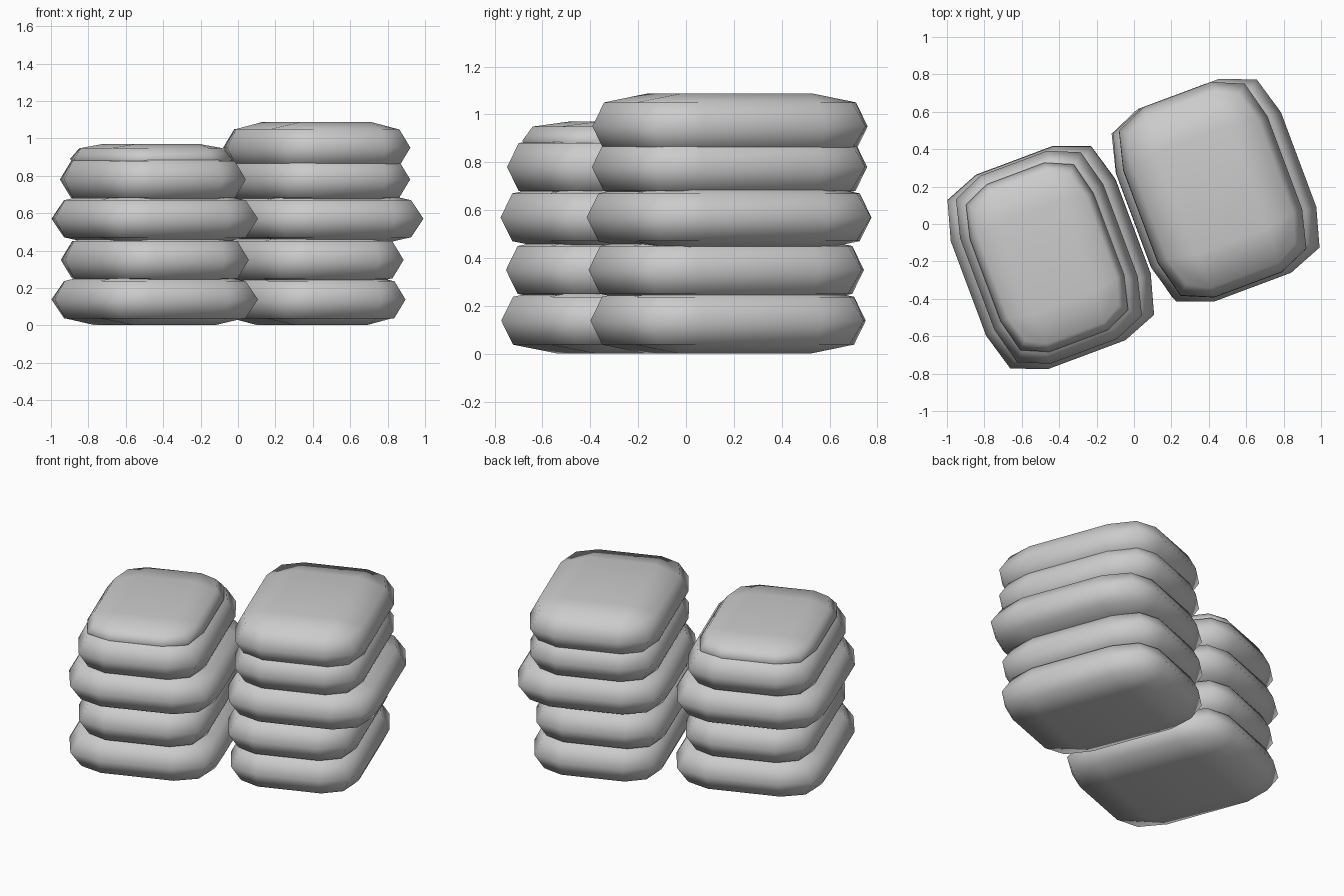
import bpy, bmesh, math

if "Cube" in bpy.data.objects:
    bpy.data.objects.remove(bpy.data.objects["Cube"])

TILT = math.radians(20.5)
# one rounded corner of the sack outline, at its waist
CORNER = [(0.47, 0.27), (0.41, 0.48), (0.22, 0.553)]
SHOULDER = [(0.412, 0.27), (0.355, 0.435), (0.22, 0.50)]
FLAT = [(0.23, 0.30)]


def ring(bm, corner, z):
    """Mirror one corner into a counter-clockwise closed outline."""
    verts = []
    for sx, sy in ((1, 1), (-1, 1), (-1, -1), (1, -1)):
        pts = corner if sx * sy > 0 else corner[::-1]
        verts += [bm.verts.new((sx * x, sy * y, z)) for x, y in pts]
    return verts


def cap(bm, edge, top):
    """Close a 12-point outline with a grid of quads."""
    bm.faces.new(top)
    for i in range(4):
        a, b, c, d = (edge[(3 * i + k) % 12] for k in range(4))
        bm.faces.new((a, b, c, top[i]))
        bm.faces.new((c, d, top[(i + 1) % 4], top[i]))


def sack(name, x, y, z, sx, sy, sz=1.0):
    bm = bmesh.new()
    low, mid, high = (ring(bm, s, h) for s, h in
                      ((SHOULDER, -0.10), (CORNER, 0), (SHOULDER, 0.10)))
    for a, b in ((low, mid), (mid, high)):
        for i in range(12):
            j = (i + 1) % 12
            bm.faces.new((a[i], a[j], b[j], b[i]))
    cap(bm, high, ring(bm, FLAT, 0.137))
    cap(bm, low, ring(bm, FLAT, -0.137))
    bmesh.ops.recalc_face_normals(bm, faces=bm.faces)
    for f in bm.faces:
        f.smooth = True
    me = bpy.data.meshes.new(name)
    bm.to_mesh(me)
    bm.free()
    ob = bpy.data.objects.new(name, me)
    ob.location = (x, y, z)
    ob.scale = (sx, sy, sz)
    ob.rotation_euler.z = TILT
    bpy.context.collection.objects.link(ob)


# x, y, z, width, length, (thickness) for each sack, bottom to top
STACKS = {
    "left_sack": [(-0.445, -0.177, 0.138, 1, 1),
                  (-0.445, -0.177, 0.35, 0.88, 0.98),
                  (-0.445, -0.180, 0.57, 1, 1),
                  (-0.455, -0.178, 0.78, 0.87, 0.97),
                  (-0.465, -0.178, 0.89, 0.75, 0.865, 0.59)],
    "right_sack": [(0.395, 0.176, 0.138, 0.875, 0.98),
                   (0.383, 0.168, 0.35, 0.88, 0.98),
                   (0.440, 0.180, 0.57, 1, 1),
                   (0.420, 0.182, 0.78, 0.875, 0.98),
                   (0.421, 0.184, 0.95, 0.875, 0.98)],
}
for label, sacks in STACKS.items():
    for n, args in enumerate(sacks, 1):
        sack(f"{label}_{n}", *args)
